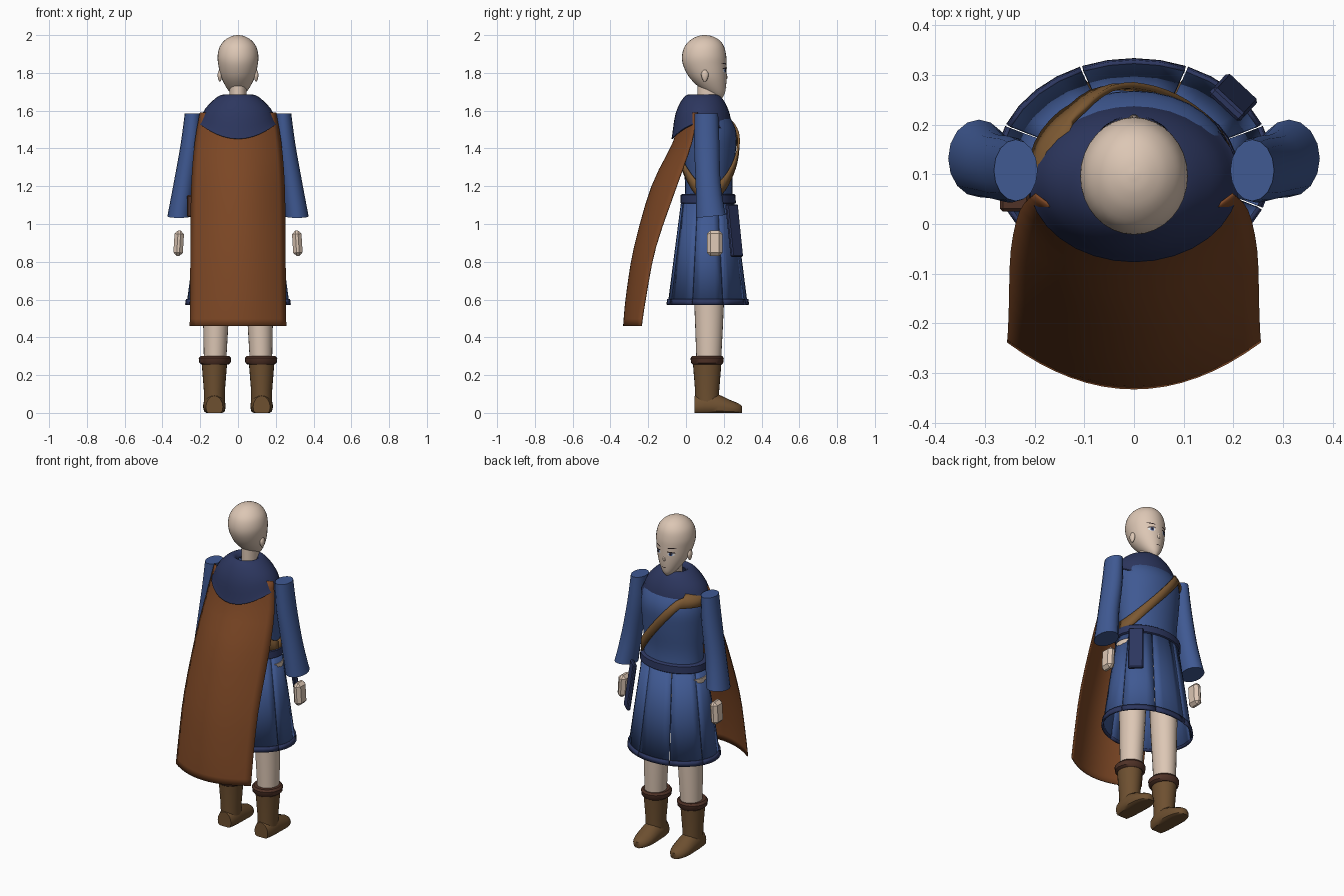
import bpy, bmesh, math
from mathutils import Vector
from mathutils.bvhtree import BVHTree

cube = bpy.data.objects.get("Cube")
if cube:
    bpy.data.objects.remove(cube, do_unlink=True)


def material(name, *rgb):
    m = bpy.data.materials.new(name)
    m.use_nodes = True
    m.diffuse_color = (*rgb, 1)
    m.node_tree.nodes["Principled BSDF"].inputs["Base Color"].default_value = (*rgb, 1)
    return m


SKIN = material("skin", .72, .57, .46)
BLUE = material("blue_cloth", .05, .1, .29)
NAVY = material("navy_cloth", .026, .038, .115)
RUST = material("rust_cape", .2, .062, .018)
BOOT = material("boot_leather", .155, .08, .03)
CUFF = material("dark_leather", .08, .032, .02)
STRAP = material("strap_leather", .2, .098, .032)
WHITE = material("eye_white", .8, .8, .8)
DARK = material("dark_lines", .02, .012, .012)


def build(name, verts, faces, mat, thick=0, angle=40):
    """Make an object with clean normals, optional thickness and smooth shading."""
    mesh = bpy.data.meshes.new(name)
    mesh.from_pydata([tuple(v) for v in verts], [], faces)
    bm = bmesh.new()
    bm.from_mesh(mesh)
    bmesh.ops.recalc_face_normals(bm, faces=bm.faces)
    bm.to_mesh(mesh)
    bm.free()
    mesh.materials.append(mat)
    ob = bpy.data.objects.new(name, mesh)
    bpy.context.collection.objects.link(ob)
    if thick:
        mod = ob.modifiers.new("thickness", 'SOLIDIFY')
        mod.thickness = thick
        mod.offset = 0
    bpy.ops.object.select_all(action='DESELECT')
    ob.select_set(True)
    bpy.context.view_layer.objects.active = ob
    bpy.ops.object.shade_smooth_by_angle(angle=math.radians(angle))
    return ob


def grid(rows, start=0, closed=False):
    """Quad faces between equal rows of points."""
    n = len(rows[0])
    return [(start + r * n + c, start + r * n + (c + 1) % n,
             start + (r + 1) * n + (c + 1) % n, start + (r + 1) * n + c)
            for r in range(len(rows) - 1) for c in range(n if closed else n - 1)]


def loft(name, rows, mat, cap=True, thick=0, angle=40):
    n, last = len(rows[0]), (len(rows) - 1) * len(rows[0])
    faces = grid(rows, closed=True)
    if cap:
        faces += [tuple(range(n)), tuple(range(last, last + n))]
    return build(name, [p for r in rows for p in r], faces, mat, thick, angle)


def spline(keys, steps=4):
    """Smoothly interpolate a short list of key sections."""
    out = []
    for i in range(len(keys) - 1):
        a, b, c, d = (keys[min(max(i + k, 0), len(keys) - 1)] for k in (-1, 0, 1, 2))
        for s in range(steps):
            t = s / steps
            out.append([.5 * (2 * q + (r - p) * t + (2 * p - 5 * q + 4 * r - w) * t * t
                              + (3 * q - p - 3 * r + w) * t ** 3)
                        for p, q, r, w in zip(a, b, c, d)])
    return out + [list(keys[-1])]


def oval(z, cx, cy, rx, ry, n=24):
    return [Vector((cx + rx * math.cos(a), cy + ry * math.sin(a), z))
            for a in (2 * math.pi * i / n for i in range(n))]


def surface(ob):
    return BVHTree.FromPolygons([v.co for v in ob.data.vertices],
                                [tuple(p.vertices) for p in ob.data.polygons])


# Head and neck: sections are (z, cy, rx, ry)
head_keys = [(1.665, .175, .012, .015), (1.69, .16, .038, .045), (1.73, .137, .066, .075),
             (1.78, .115, .09, .1), (1.84, .1, .104, .115), (1.89, .096, .108, .117),
             (1.94, .097, .096, .104), (1.975, .1, .068, .075), (1.994, .1, .034, .038),
             (2, .1, .006, .006)]
head = loft("head", [oval(z, 0, cy, rx, ry, 32) for z, cy, rx, ry in spline(head_keys)], SKIN, angle=60)
loft("neck", [oval(z, 0, .12, .045, .06) for z in (1.58, 1.77)], SKIN)

# Face details laid on the head
face = surface(head)


def patch(name, cx, cz, rx, rz, mat, lift, tilt=0):
    pts = [(cx, cz)]
    for i in range(16):
        a = math.tau * i / 16
        u, v = rx * math.cos(a), rz * math.sin(a)
        pts.append((cx + u * math.cos(tilt) - v * math.sin(tilt),
                    cz + u * math.sin(tilt) + v * math.cos(tilt)))
    verts = []
    for x, z in pts:
        hit = face.ray_cast(Vector((x, 1, z)), Vector((0, -1, 0)))[0]
        verts.append(hit + Vector((0, lift, 0)))
    build(name, verts, [(0, i + 1, (i + 1) % 16 + 1) for i in range(16)], mat)


for side, s in (("left", 1), ("right", -1)):
    patch(side + "_eye_white", s * .042, 1.813, .019, .011, WHITE, .002)
    patch(side + "_iris", s * .041, 1.813, .01, .011, BLUE, .003)
    patch(side + "_pupil", s * .041, 1.813, .005, .006, DARK, .004)
    patch(side + "_eyelash", s * .043, 1.824, .022, .004, DARK, .004, -s * .12)
    patch(side + "_eyebrow", s * .045, 1.849, .024, .003, DARK, .002, s * .12)
    ear = [(-.03, .004, .006), (-.015, .01, .015), (.01, .012, .02), (.03, .005, .008)]
    loft(side + "_ear", [oval(1.785 + z, s * .096, .1, rx, ry, 12) for z, rx, ry in spline(ear, 2)], SKIN, angle=60)
patch("mouth", 0, 1.724, .014, .002, DARK, .002)
nose = [(1.765, .207, .009, .008), (1.772, .212, .01, .009), (1.805, .208, .004, .006)]
loft("nose", [oval(z, 0, cy, rx, ry, 10) for z, cy, rx, ry in nose], SKIN, angle=60)

# Torso, belt and cowl
torso_keys = [(1.1, .12, .185, .13), (1.22, .12, .182, .125), (1.36, .118, .192, .143),
              (1.48, .115, .198, .152), (1.56, .105, .18, .13), (1.62, .1, .11, .08)]
torso = loft("torso", [oval(z, 0, cy, rx, ry, 32) for z, cy, rx, ry in spline(torso_keys)], BLUE, angle=60)
belt = [(1.105, .196, .138), (1.112, .207, .147), (1.153, .205, .145), (1.16, .194, .136)]
loft("belt", [oval(z, 0, .117, rx, ry, 32) for z, rx, ry in belt], NAVY)

cowl_keys = [(1.655, .05, .055), (1.682, .075, .075), (1.665, .115, .1),
             (1.61, .17, .14), (1.55, .2, .157), (1.535, .21, .162)]
cowl_rows = [oval(z, 0, .088, rx, ry, 32) for z, rx, ry in spline(cowl_keys, 3)]
for row in cowl_rows:
    for p in row:
        # The lower edge dips at the chest and back
        drop = max(0, (1.66 - p.z) / .125) * min(1, Vector((p.x, p.y - .088)).length / .13)
        p.z -= .085 * drop * ((p.y - .088) / .162) ** 2
loft("cowl", cowl_rows, NAVY, cap=False, thick=.006, angle=70)

# Diagonal strap around the torso
body = surface(torso)
strap_rows = []
for i in range(48):
    a = math.tau * i / 48
    out = Vector((math.cos(a), math.sin(a), 0))
    x = .15 * math.cos(a)
    row = []
    for dz in (-.037, 0, .037):
        for _ in range(4):
            z = min(1.4 - 1.3 * x, 1.55) + dz
            hit = body.ray_cast(Vector((0, .11, z)) + out, -out)[0]
            x = hit.x
        row.append(hit + out * .012)
    strap_rows.append(row)
strap_rows.append(strap_rows[0])
build("chest_strap", [p for r in strap_rows for p in r], grid(strap_rows), STRAP, .012)


# Skirt of eight panels with narrow slits, and its hem
def panels(name, sections, mat, thick):
    verts, faces = [], []
    for k in range(8):
        rows = []
        for z, rx, ry in sections:
            angles = [math.radians(45 * k - 22.1 + 44.2 * c / 4) for c in range(5)]
            rows.append([(rx * math.cos(a), .115 + ry * math.sin(a), z) for a in angles])
        faces += grid(rows, len(verts))
        verts += [p for r in rows for p in r]
    build(name, verts, faces, mat, thick)


panels("skirt", [(1.12, .192, .138), (.85, .232, .173), (.585, .268, .207)], BLUE, .006)
panels("skirt_hem", [(.602, .27, .209), (.572, .274, .213)], NAVY, .012)

# Cape: rows are (z, half width, centre y, edge y)
cape_keys = [(1.59, .2, -.02, .06), (1.43, .228, -.068, .03), (1.2, .246, -.18, -.05),
             (.88, .25, -.272, -.16), (.62, .252, -.315, -.212), (.46, .254, -.33, -.236)]
cape_rows = [[(w * u / 8, yc + (ye - yc) * (u / 8) ** 2, z) for u in range(-8, 9)]
             for z, w, yc, ye in spline(cape_keys, 3)]
build("cape", [p for r in cape_rows for p in r], grid(cape_rows), RUST, .006)


def block(name, centre, size, mat, turn=(0, 0, 0), bevel=.006):
    bm = bmesh.new()
    bmesh.ops.create_cube(bm, size=1)
    bmesh.ops.scale(bm, vec=size, verts=bm.verts)
    bmesh.ops.bevel(bm, geom=bm.edges[:], offset=bevel, segments=1, affect='EDGES')
    ob = build(name, [v.co for v in bm.verts], [[v.index for v in f.verts] for f in bm.faces], mat, angle=30)
    bm.free()
    ob.location, ob.rotation_euler = centre, turn
    return ob


# Limbs
for side, s in (("left", 1), ("right", -1)):
    sleeve = [(1.585, .238, .108, .044, .062), (1.42, .252, .11, .052, .067),
              (1.22, .284, .117, .056, .066), (1.04, .312, .132, .062, .078)]
    rows = [oval(z, s * cx, cy, rx, ry, 16) for z, cx, cy, rx, ry in spline(sleeve, 3)]
    for p in rows[-1]:
        p.z += .1 * (p.y - .132)
    loft(side + "_sleeve", rows, BLUE)
    block(side + "_hand", (s * .314, .152, .898), (.05, .083, .135), SKIN, (0, s * -.06, 0), .018)
    leg = [(.25, .122, .12, .058, .064), (.45, .118, .122, .066, .073),
           (.7, .113, .122, .074, .082), (1.07, .118, .12, .09, .085)]
    loft(side + "_leg", [oval(z, s * cx, cy, rx, ry) for z, cx, cy, rx, ry in spline(leg, 2)], SKIN)
    # Boot shaft, rolled cuff and foot
    shaft = [(.03, .055, .062), (.12, .056, .064), (.27, .068, .076)]
    loft(side + "_boot_shaft", [oval(z, s * .125, .112, rx, ry) for z, rx, ry in shaft], BOOT)
    cuff = [(.255, .07, .076), (.265, .083, .085), (.29, .086, .088), (.302, .075, .08)]
    loft(side + "_boot_cuff", [oval(z, s * .122, .112, rx, ry) for z, rx, ry in cuff], CUFF)
    foot = [(.046, .045, .09), (.1, .058, .11), (.17, .06, .098), (.23, .057, .07),
            (.275, .042, .052), (.297, .018, .036)]
    rows = [[(s * .125 + rx * math.cos(a), y, max(0, h * (.35 + .65 * math.sin(a))))
             for a in (math.tau * i / 16 for i in range(16))] for y, rx, h in spline(foot, 2)]
    loft(side + "_boot_foot", rows, BOOT)

# Hip gear
block("hip_sheath", (.2, .255, .965), (.085, .022, .28), NAVY, (.14, 0, -.75))
block("hip_pouch", (-.24, .06, 1.095), (.06, .07, .115), CUFF)
